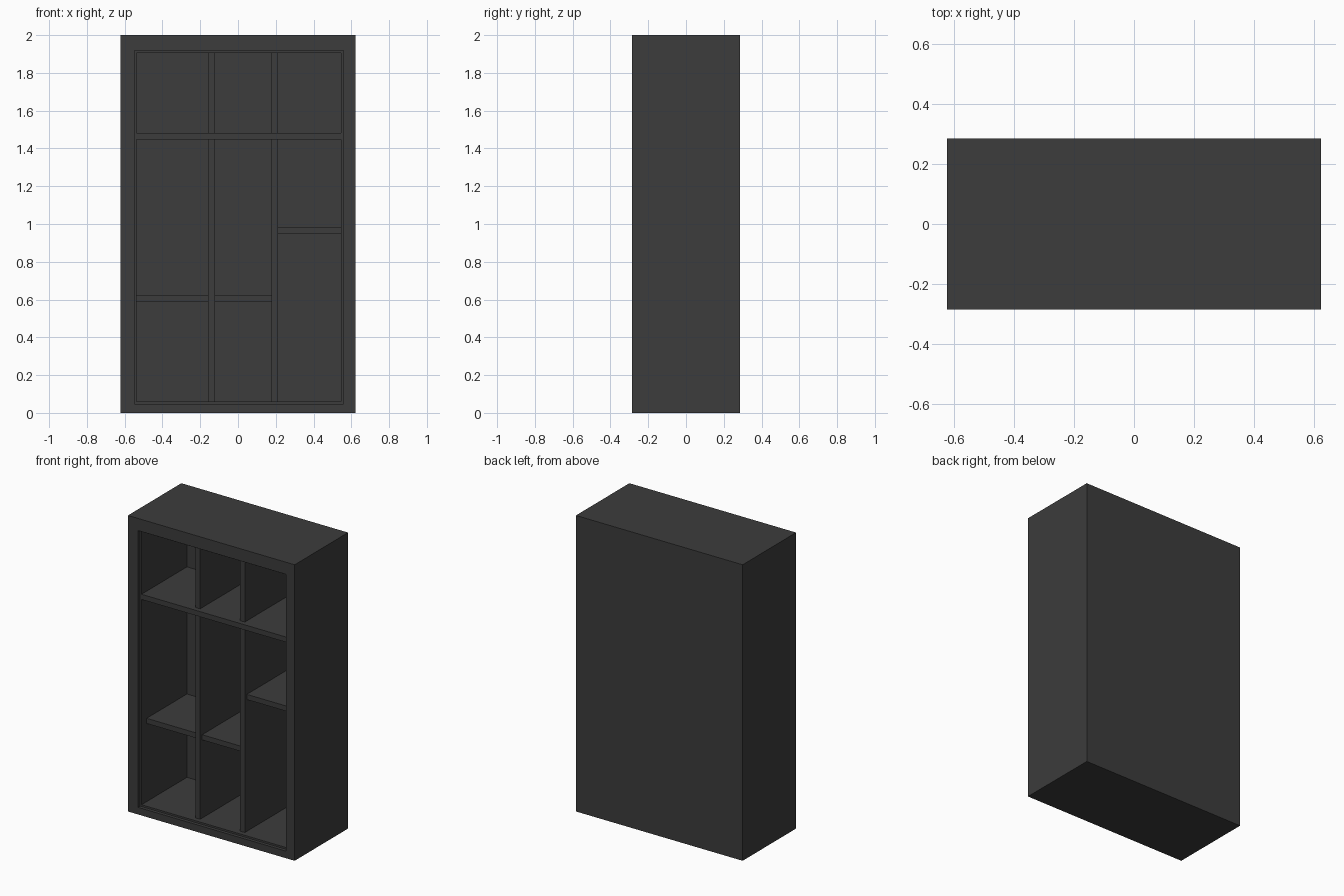
import bpy, bmesh

if "Cube" in bpy.data.objects:
    bpy.data.objects.remove(bpy.data.objects["Cube"])

mat = bpy.data.materials.new("dark_charcoal")
mat.diffuse_color = (0.045, 0.045, 0.045, 1)
mat.use_nodes = True
mat.node_tree.nodes["Principled BSDF"].inputs["Base Color"].default_value = mat.diffuse_color

FRONT, BACK = -0.285, 0.285
INNER_BACK = 0.222


def make_object(name, bm):
    bmesh.ops.recalc_face_normals(bm, faces=bm.faces)
    mesh = bpy.data.meshes.new(name)
    bm.to_mesh(mesh)
    bm.free()
    mesh.materials.append(mat)
    obj = bpy.data.objects.new(name, mesh)
    bpy.context.collection.objects.link(obj)
    return obj


def nested_rings(name, rings):
    """Closed solid lofted through rectangles (x0, x1, z0, z1, y)."""
    bm = bmesh.new()
    loops = [[bm.verts.new((x, y, z)) for x, z in
              ((x0, z0), (x1, z0), (x1, z1), (x0, z1))]
             for x0, x1, z0, z1, y in rings]
    for a, b in zip(loops, loops[1:]):
        for i in range(4):
            j = (i + 1) % 4
            bm.faces.new((a[i], a[j], b[j], b[i]))
    bm.faces.new(loops[0])
    bm.faces.new(loops[-1])
    return make_object(name, bm)


def board(name, x0, x1, z0, z1, y0):
    return nested_rings(name, [(x0, x1, z0, z1, y0), (x0, x1, z0, z1, INNER_BACK)])


# Cabinet shell: outer box, front frame, small rebate, hollow interior
outer = (-0.623, 0.623, 0.0, 2.0)
opening = (-0.547, 0.559, 0.048, 1.918)
inner = (-0.537, 0.546, 0.06, 1.905)
nested_rings("cabinet_shell", [
    (*outer, BACK), (*outer, FRONT),
    (*opening, FRONT), (*opening, FRONT + 0.022),
    (*inner, FRONT + 0.022), (*inner, INNER_BACK)])

# Full-width upper shelf
shelf_z = (1.447, 1.482)
board("upper_shelf", inner[0], inner[1], *shelf_z, FRONT + 0.022)

# Upright dividers, above and below the upper shelf
columns = {"left": (-0.158, -0.122), "right": (0.177, 0.212)}
for side, (x0, x1) in columns.items():
    board(f"{side}_upper_divider", x0, x1, shelf_z[1], inner[3], FRONT + 0.055)
    board(f"{side}_lower_divider", x0, x1, inner[2], shelf_z[0], FRONT + 0.055)

# Short shelves between the dividers
board("left_lower_shelf", inner[0], -0.158, 0.588, 0.623, FRONT + 0.077)
board("middle_lower_shelf", -0.122, 0.177, 0.588, 0.623, FRONT + 0.077)
board("right_middle_shelf", 0.212, inner[1], 0.95, 0.985, FRONT + 0.077)
